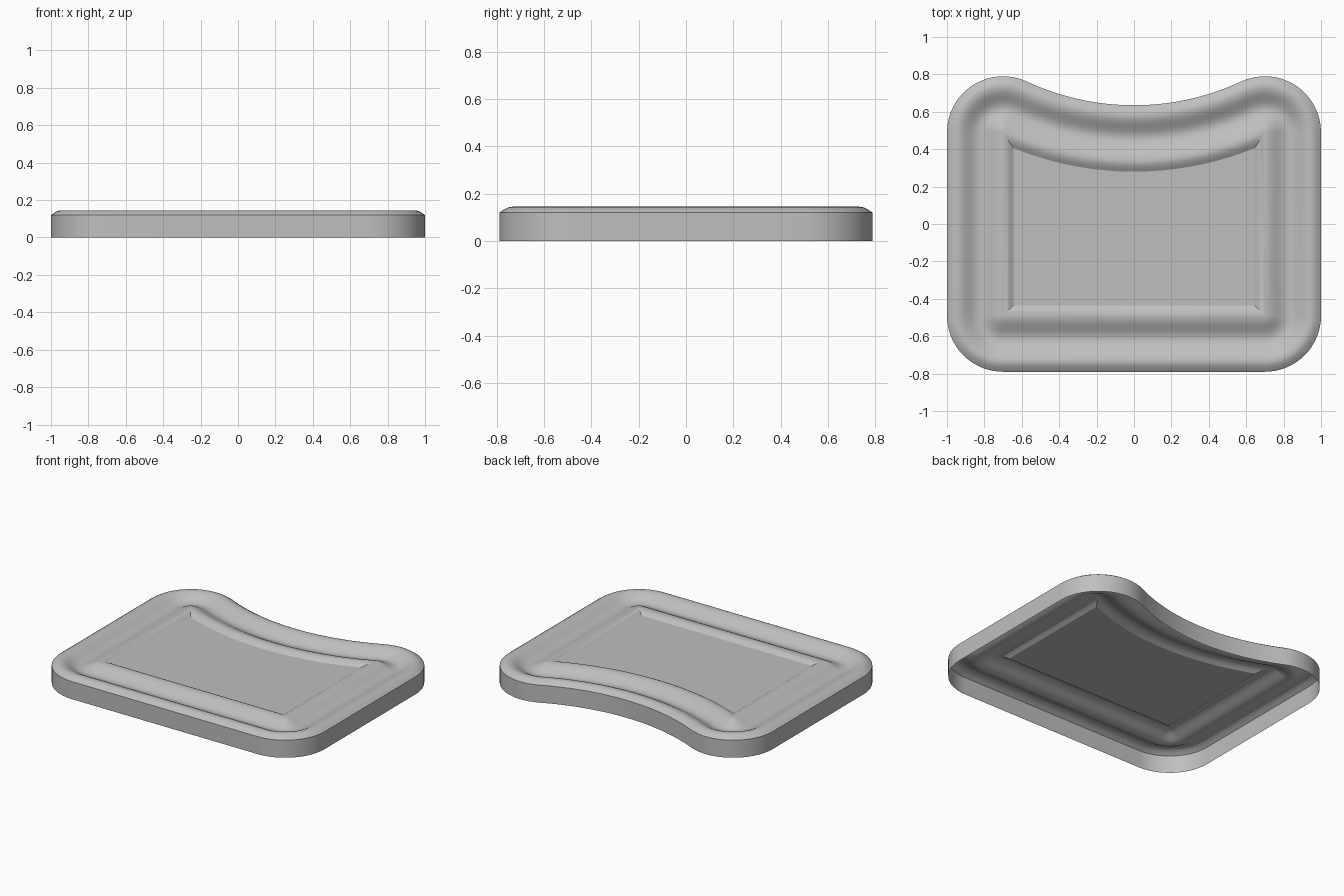
import bpy, bmesh
from math import sin, cos, pi, asin, atan2, sqrt

cube = bpy.data.objects.get("Cube")
if cube:
    bpy.data.objects.remove(cube)

# Outline: rounded rectangle with a concave arc cut into the back edge
HALF_X, HALF_Y, CORNER = 1.0, 0.79, 0.3
CX, CY = HALF_X - CORNER, HALF_Y - CORNER
NOTCH_R = 1.358                      # tangent to the back corners
NOTCH_Y = 0.635 + NOTCH_R
TANGENT = atan2(CX, NOTCH_Y - CY)
CORNER_STEPS, NOTCH_STEPS, STEPS = 16, 24, 8


def arc(x, y, r, start, end, n):
    return [(x + r * cos(start + (end - start) * i / n),
             y + r * sin(start + (end - start) * i / n)) for i in range(n + 1)]


def half_outline(d):
    """Right half of the outline moved inward by d; corners turn sharp when used up."""
    r = max(CORNER - d, 0)
    x, big = HALF_X - d, NOTCH_R + d
    a = TANGENT if d < CORNER else asin(x / big)
    top_x = CX if d < CORNER else x
    top_y = CY if d < CORNER else NOTCH_Y - sqrt(big * big - x * x)
    front_x = CX if d < CORNER else x
    front_y = -CY if d < CORNER else d - HALF_Y
    pts = [(0, d - HALF_Y)]
    pts += arc(front_x, front_y, r, -pi / 2, 0, CORNER_STEPS)
    pts += arc(top_x, top_y, r, 0, pi / 2 + TANGENT, CORNER_STEPS)
    pts += arc(0, NOTCH_Y, big, a - pi / 2, -pi / 2, NOTCH_STEPS)[1:]
    pts[-1] = (0, pts[-1][1])
    return pts


# Cross-section as (inset, height): wall, rounded rim, groove, inner ridge, panel edge
def ease(p, q, shape):
    return [(p[0] + (q[0] - p[0]) * i / STEPS,
             p[1] + (q[1] - p[1]) * shape(i / STEPS)) for i in range(1, STEPS + 1)]


wall_top, rim, groove, ridge, panel = (
    (0, 0.12), (0.055, 0.145), (0.175, 0.1), (0.3, 0.143), (0.355, 0.12))
section = [(0, 0), wall_top]
section += ease(wall_top, rim, lambda t: sin(t * pi / 2))
section += ease(rim, groove, lambda t: (1 - cos(t * pi)) / 2)
section += ease(groove, ridge, lambda t: (1 - cos(t * pi)) / 2)
section += ease(ridge, panel, lambda t: 1 - cos(t * pi / 2))

# Sweep the section around the half outline and close the centre panel
bm = bmesh.new()
rings = [[bm.verts.new((x, y, z)) for x, y in half_outline(d)] for d, z in section]
for lower, upper in zip(rings, rings[1:]):
    for i in range(len(lower) - 1):
        bm.faces.new((lower[i], lower[i + 1], upper[i + 1], upper[i]))
bm.faces.new(rings[-1])
bmesh.ops.remove_doubles(bm, verts=bm.verts[:], dist=0.0001)

mesh = bpy.data.meshes.new("tray_shell")
bm.to_mesh(mesh)
bm.free()
tray = bpy.data.objects.new("tray_shell", mesh)
bpy.context.collection.objects.link(tray)

# Plain grey material
grey = bpy.data.materials.new("plain_grey")
grey.use_nodes = True
colour = (0.52, 0.52, 0.52, 1)
grey.diffuse_color = colour
for node in grey.node_tree.nodes:
    if node.type == 'BSDF_PRINCIPLED':
        node.inputs["Base Color"].default_value = colour
mesh.materials.append(grey)

# Smooth curves with sharp creases, then mirror to the other side
bpy.ops.object.select_all(action='DESELECT')
tray.select_set(True)
bpy.context.view_layer.objects.active = tray
bpy.ops.object.shade_smooth_by_angle(angle=pi / 6)
mirror = tray.modifiers.new("mirror", 'MIRROR')
mirror.use_clip = True
